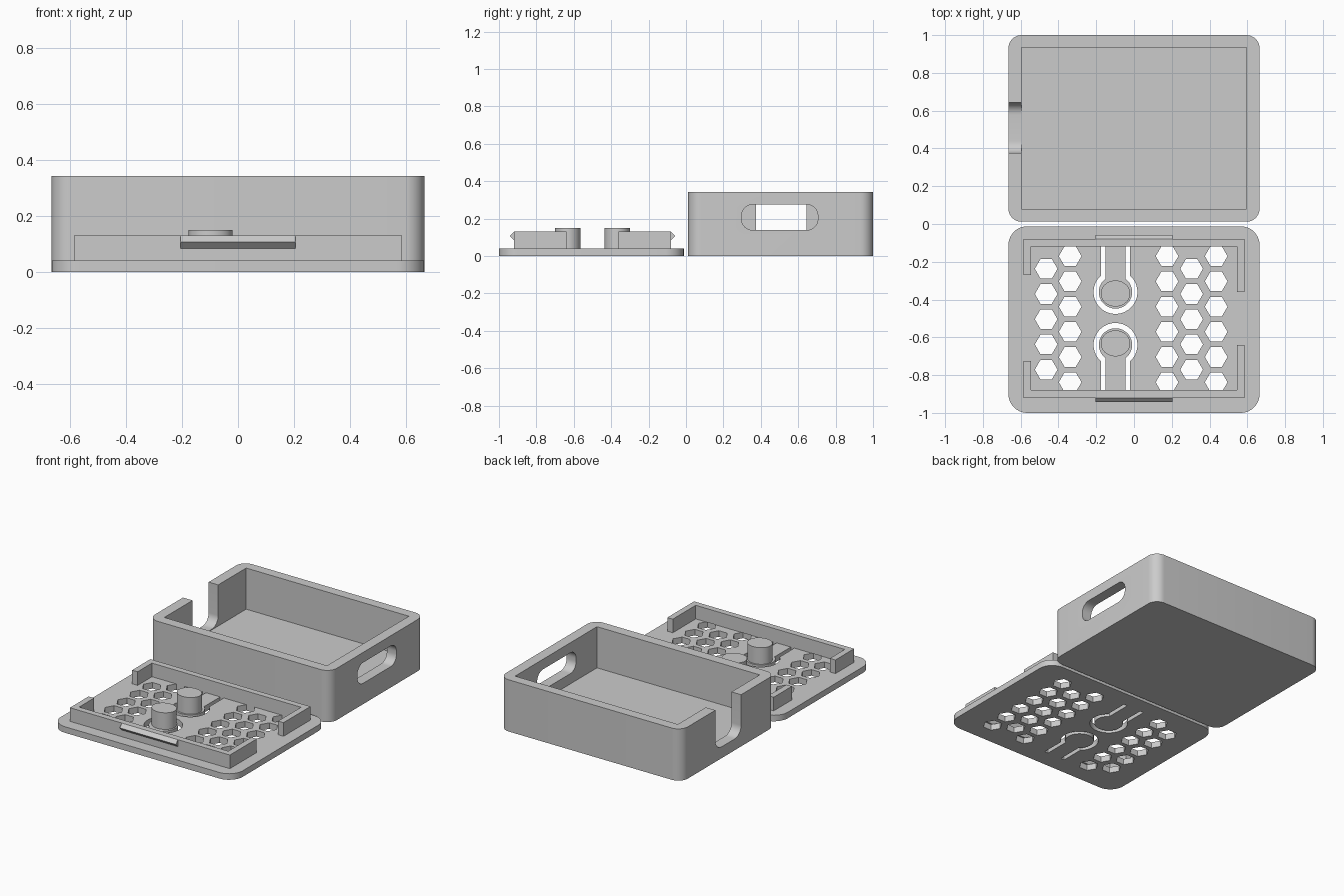
import bpy, bmesh
from math import sin, cos, pi, asin
from mathutils import Vector

cube = bpy.data.objects.get("Cube")
if cube:
    bpy.data.objects.remove(cube, do_unlink=True)

grey = bpy.data.materials.new("plain grey plastic")
grey.use_nodes = True
COLOUR = (0.6, 0.6, 0.6, 1)
grey.diffuse_color = COLOUR
grey.node_tree.nodes["Principled BSDF"].inputs["Base Color"].default_value = COLOUR


def prism(name, outlines, lo, hi, axis="z"):
    """Extrude one or more flat outlines along z, or along x for (y, z) outlines."""
    bm = bmesh.new()
    for outline in outlines:
        verts = [bm.verts.new((a, b, lo) if axis == "z" else (lo, a, b)) for a, b in outline]
        face = bm.faces.new(verts)
        extruded = bmesh.ops.extrude_face_region(bm, geom=[face])["geom"]
        shift = Vector((0, 0, hi - lo)) if axis == "z" else Vector((hi - lo, 0, 0))
        moved = [g for g in extruded if isinstance(g, bmesh.types.BMVert)]
        bmesh.ops.translate(bm, verts=moved, vec=shift)
    bmesh.ops.recalc_face_normals(bm, faces=bm.faces)
    mesh = bpy.data.meshes.new(name)
    bm.to_mesh(mesh)
    bm.free()
    mesh.materials.append(grey)
    obj = bpy.data.objects.new(name, mesh)
    bpy.context.collection.objects.link(obj)
    return obj


def arc(cx, cy, rx, ry, start, end, steps):
    angles = [start + (end - start) * i / steps for i in range(steps + 1)]
    return [(cx + rx * cos(t), cy + ry * sin(t)) for t in angles]


def rounded(x0, y0, x1, y1, r):
    centres = [(x1 - r, y1 - r), (x0 + r, y1 - r), (x0 + r, y0 + r), (x1 - r, y0 + r)]
    return [p for i, (cx, cy) in enumerate(centres)
            for p in arc(cx, cy, r, r, i * pi / 2, (i + 1) * pi / 2, 10)]


def rect(x0, y0, x1, y1):
    return [(x0, y0), (x1, y0), (x1, y1), (x0, y1)]


def activate(obj):
    bpy.ops.object.select_all(action="DESELECT")
    obj.select_set(True)
    bpy.context.view_layer.objects.active = obj


def cut(obj, cutter):
    cutter.hide_render = True
    mod = obj.modifiers.new("cut", "BOOLEAN")
    mod.operation, mod.solver, mod.object = "DIFFERENCE", "EXACT", cutter
    activate(obj)
    bpy.ops.object.modifier_apply(modifier=mod.name)
    bpy.data.objects.remove(cutter, do_unlink=True)


def smooth(obj):
    activate(obj)
    bpy.ops.object.shade_smooth_by_angle()


HALF = 0.665
FLOOR = 0.07

# Open box with a cable slot on one side and a port window on the other
box = prism("box", [rounded(-HALF, 0.012, HALF, 1, 0.07)], 0, 0.342)
cut(box, prism("cavity_cutter", [rect(-0.595, 0.08, 0.595, 0.935)], FLOOR, 0.5))
cut(box, prism("slot_cutter", [rounded(0.375, FLOOR + 0.005, 0.643, 0.6, 0.065)], -0.8, -0.55, "x"))
cut(box, prism("window_cutter", [rounded(0.297, 0.138, 0.705, 0.275, 0.06)], 0.55, 0.8, "x"))
smooth(box)

# Lid plate, lying in front of the box
TOP = 0.04
lid = prism("lid_plate", [rounded(-HALF, -1, HALF, -0.012, 0.1)], 0, TOP)

# Hexagonal vents: x of each column and its number of holes
hexes = []
for x, count in ((-0.465, 5), (-0.338, 6), (0.175, 6), (0.305, 5), (0.435, 6)):
    for i in range(count):
        y = -0.504 + (i - (count - 1) / 2) * 0.1335
        hexes.append(arc(x, y, 0.06, 0.06, 0, 2 * pi, 6)[:-1])
cut(lid, prism("vent_cutter", hexes, -0.1, 0.1))


def spring_slot(side):
    """Keyhole-shaped slit freeing a button tongue; side is 1 at the back, -1 in front."""
    def path(radius, half_width):
        a = asin(half_width / radius)
        ring = arc(0, 0.14, radius, radius, pi / 2 - a, -1.5 * pi + a, 40)
        return [(half_width, 0.38)] + ring + [(-half_width, 0.38)]
    points = path(0.116, 0.078) + path(0.088, 0.052)[::-1]
    return [(x - 0.098, side * v - 0.5) for x, v in points]


cut(lid, prism("spring_cutter", [spring_slot(1), spring_slot(-1)], -0.1, 0.1))
smooth(lid)

# Rims, snap ridges and button pins, mirrored front to back
for side, label, left_arm, right_arm in ((1, "back", 0.23, 0.14), (-1, "front", 0.225, 0.14)):
    def place(points):
        return [(x, side * v - 0.5) for x, v in points]

    outer, inner = 0.585, 0.545
    rim = [(-outer, left_arm), (-outer, 0.42), (outer, 0.42), (outer, right_arm),
           (inner, right_arm), (inner, 0.38), (-inner, 0.38), (-inner, left_arm)]
    prism(label + "_rim", [place(rim)], TOP, 0.13)

    ridge = [(side * v - 0.5, z) for v, z in ((0.42, 0.084), (0.443, 0.107), (0.42, 0.13))]
    prism(label + "_snap_ridge", [ridge], -0.205, 0.205, "x")

    pin = place(arc(-0.098, 0.132, 0.078, 0.069, 0, 2 * pi, 48)[:-1])
    smooth(prism(label + "_button_pin", [pin], TOP, 0.15))
